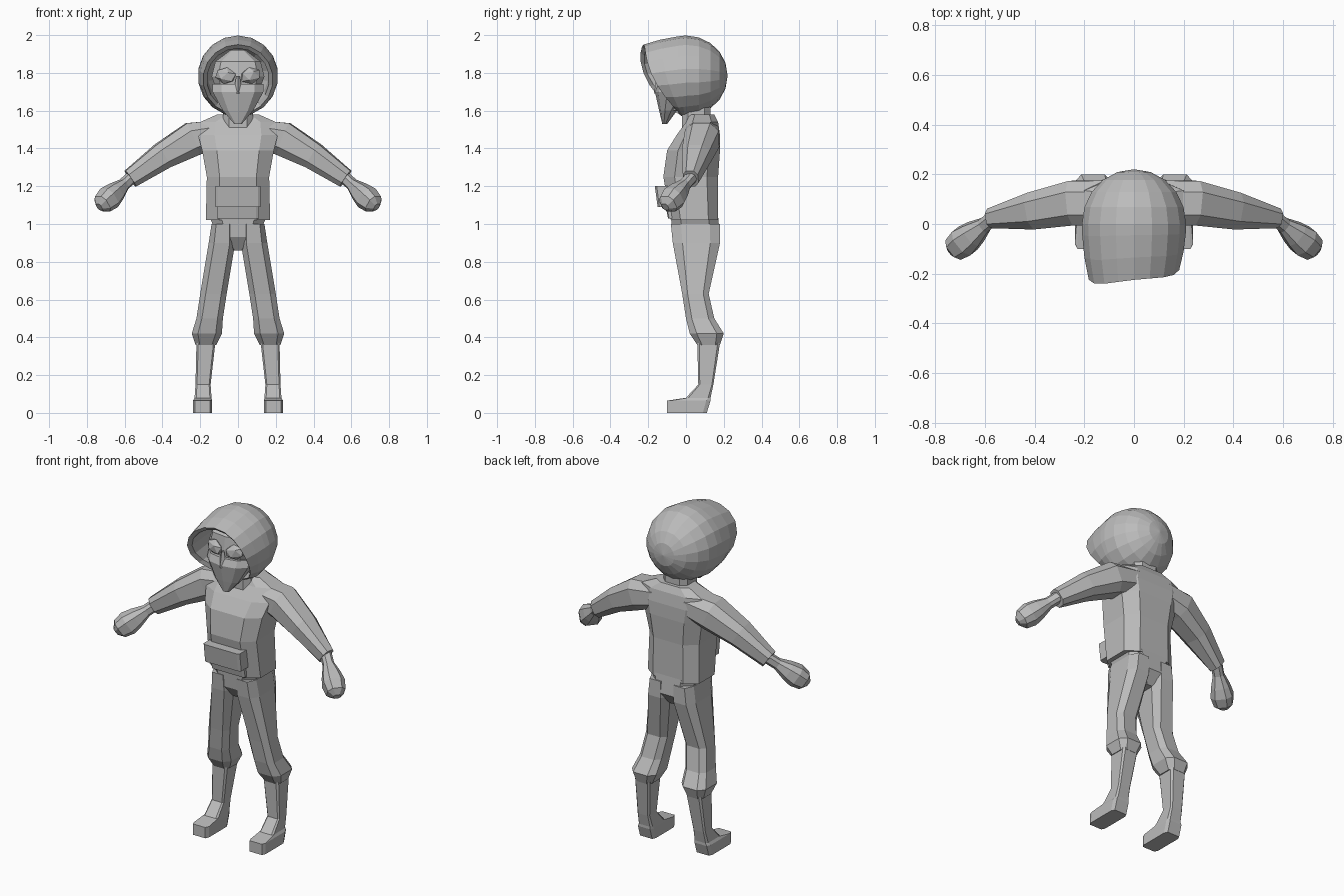
import bpy, bmesh
from math import sin, cos, pi
from mathutils import Vector

cube = bpy.data.objects.get("Cube")
if cube:
    bpy.data.objects.remove(cube, do_unlink=True)

grey = bpy.data.materials.new("plain_grey")
grey.use_nodes = True
colour = (.5, .5, .5, 1)
grey.diffuse_color = colour
grey.node_tree.nodes["Principled BSDF"].inputs["Base Color"].default_value = colour


def finish(name, bm, mirror=False):
    """Turn a bmesh into a flat shaded grey object."""
    bmesh.ops.recalc_face_normals(bm, faces=bm.faces)
    mesh = bpy.data.meshes.new(name)
    bm.to_mesh(mesh)
    bm.free()
    mesh.materials.append(grey)
    obj = bpy.data.objects.new(name, mesh)
    bpy.context.collection.objects.link(obj)
    if mirror:
        modifier = obj.modifiers.new("Mirror", "MIRROR")
        modifier.use_mirror_merge = False
    return obj


def skin(name, rings, mirror=False):
    """Join a row of point rings with quads and cap both ends."""
    bm = bmesh.new()
    rows = [[bm.verts.new(point) for point in ring] for ring in rings]
    count = len(rows[0])
    for lower, upper in zip(rows, rows[1:]):
        for i in range(count):
            j = (i + 1) % count
            bm.faces.new((lower[i], lower[j], upper[j], upper[i]))
    bm.faces.new(rows[0])
    bm.faces.new(rows[-1])
    return finish(name, bm, mirror)


def section(sides=8, power=.6):
    """Unit cross-section centred on zero; a lower power is boxier."""
    points = []
    for i in range(sides):
        angle = 2 * pi * (i + .5) / sides
        c, s = cos(angle), sin(angle)
        u = abs(c) ** power * (1 if c > 0 else -1)
        v = abs(s) ** power * (1 if s > 0 else -1)
        points.append((u, v))
    widest = max(u for u, v in points)
    return [(u / widest, v / widest) for u, v in points]


def level(z, wide, front, back, x=0, **shape):
    """Horizontal ring with a half width and a front to back range."""
    middle, depth = (front + back) / 2, (back - front) / 2
    return [(x + u * wide, middle + v * depth, z) for u, v in section(**shape)]


def limb(name, joints):
    """Mirrored limb with sections set square to its path."""
    centres = [Vector(centre) for centre, depth, height in joints]
    rings = []
    for i, (centre, depth, height) in enumerate(joints):
        following = centres[min(i + 1, len(centres) - 1)]
        along = (following - centres[max(i - 1, 0)]).normalized()
        side = along.cross(Vector((0, 0, 1))).normalized()
        up = side.cross(along)
        rings.append([centres[i] + side * u * depth + up * v * height
                      for u, v in section(power=.75)])
    return skin(name, rings, mirror=True)


# Jacket body with sloping shoulders
skin("jacket", [
    level(z=1.02, wide=.17, front=-.08, back=.17),
    level(z=1.25, wide=.165, front=-.12, back=.17),
    level(z=1.39, wide=.19, front=-.1, back=.18),
    level(z=1.47, wide=.21, front=-.05, back=.18),
    level(z=1.54, wide=.2, front=0, back=.17),
    level(z=1.58, wide=.11, front=.02, back=.15)])
skin("neck", [level(z, wide=.08, front=-.02, back=.13) for z in (1.5, 1.65)])

# Sleeves
limb("sleeves", [
    ((.1, .085, 1.48), .09, .07),
    ((.24, .085, 1.45), .09, .09),
    ((.4, .055, 1.36), .075, .07),
    ((.57, .025, 1.24), .04, .05)])

# Closed mitten hands swelling out from the wrists
wrist, fingertip = Vector((.56, .03, 1.25)), Vector((.735, -.11, 1.09))
limb("hands", [(wrist.lerp(fingertip, t), size, size) for t, size in
               ((0, .03), (.25, .03), (.5, .05), (.7, .06), (.9, .05), (1, .02))])

# Belt pouch and the flap under it
skin("pouch", [
    level(z=1.09, wide=.12, front=-.15, back=0, power=.15),
    level(z=1.2, wide=.12, front=-.165, back=0, power=.15)])
skin("lower_flap", [
    level(z=1.03, wide=.11, front=-.095, back=0, power=.15),
    level(z=1.1, wide=.11, front=-.11, back=0, power=.15)])

# Pelvis
skin("pelvis", [
    level(z=1.04, wide=.15, front=-.08, back=.17),
    level(z=.93, wide=.11, front=-.07, back=.18),
    level(z=.86, wide=.03, front=-.02, back=.13)])

# Trousers, flared over the boot tops
skin("trousers", [
    level(z=1, x=.08, wide=.06, front=-.08, back=.18),
    level(z=.9, x=.085, wide=.07, front=-.07, back=.18),
    level(z=.63, x=.13, wide=.07, front=-.02, back=.12),
    level(z=.5, x=.15, wide=.07, front=0, back=.15),
    level(z=.42, x=.165, wide=.08, front=.02, back=.2),
    level(z=.36, x=.17, wide=.055, front=.06, back=.18)], mirror=True)

# Boots with square toes
skin("boots", [
    level(z=.37, x=.17, wide=.05, front=.06, back=.18, power=.25),
    level(z=.15, x=.185, wide=.04, front=.065, back=.145, power=.25),
    level(z=.08, x=.185, wide=.045, front=0, back=.13, power=.25),
    level(z=.065, x=.188, wide=.05, front=-.1, back=.13, power=.25),
    level(z=0, x=.188, wide=.05, front=-.1, back=.11, power=.25)], mirror=True)


def hood_ring(y, radius, forward=0, sides=18):
    """Upright ring whose top is pulled forward to shape the rim."""
    ring = []
    for i in range(sides):
        angle = 2 * pi * (i + .5) / sides
        c, s = cos(angle), sin(angle)
        pull = forward * (.06 * s * s - .095 * s + .02 * c)
        ring.append((radius * c, y + pull, 1.785 - .02 * forward + radius * s))
    return ring


# Hood: rounded back, open leaning rim, then the hollow behind it
steps = 5
dome = [hood_ring(.22 * cos(t), .21 * sin(t) + .003)
        for t in (pi / 2 * i / steps for i in range(steps + 1))]
brim = [hood_ring(-.19 * f, .213 - .028 * f * f, f) for f in (.2, .6, 1)]
hollow = [hood_ring(-.17, .165, 1), hood_ring(-.03, .16), hood_ring(.05, .12)]
skin("hood", dome + brim + hollow)

# Face inside the hood
skin("face", [
    level(z=1.6, wide=.07, front=-.11, back=.06, sides=10),
    level(z=1.78, wide=.14, front=-.13, back=.08, sides=10),
    level(z=1.86, wide=.12, front=-.12, back=.08, sides=10),
    level(z=1.92, wide=.04, front=-.06, back=.04, sides=10)])

# Faceted eye lenses tilted towards the nose
for label, side in (("right", -1), ("left", 1)):
    bm = bmesh.new()
    bmesh.ops.create_icosphere(bm, subdivisions=1, radius=1)
    bmesh.ops.scale(bm, verts=bm.verts, vec=(.06, .03, .045))
    lens = finish(label + "_eye_lens", bm)
    lens.location = (side * .066, -.125, 1.785)
    lens.rotation_euler = (0, side * -.2, side * .25)

# Cloth mask hanging to a point below the chin
skin("mask", [
    level(z=1.74, wide=.135, front=-.145, back=.05, power=.9, sides=10),
    level(z=1.7, wide=.135, front=-.16, back=.03, power=.9, sides=10),
    level(z=1.6, wide=.08, front=-.14, back=-.05, power=.9, sides=10),
    level(z=1.53, wide=.02, front=-.125, back=-.1, power=.9, sides=10)])

# Nose ridge
bm = bmesh.new()
bmesh.ops.create_cone(bm, cap_ends=True, segments=4, radius1=.025, radius2=.01, depth=.09)
finish("nose", bm).location = (0, -.145, 1.735)
